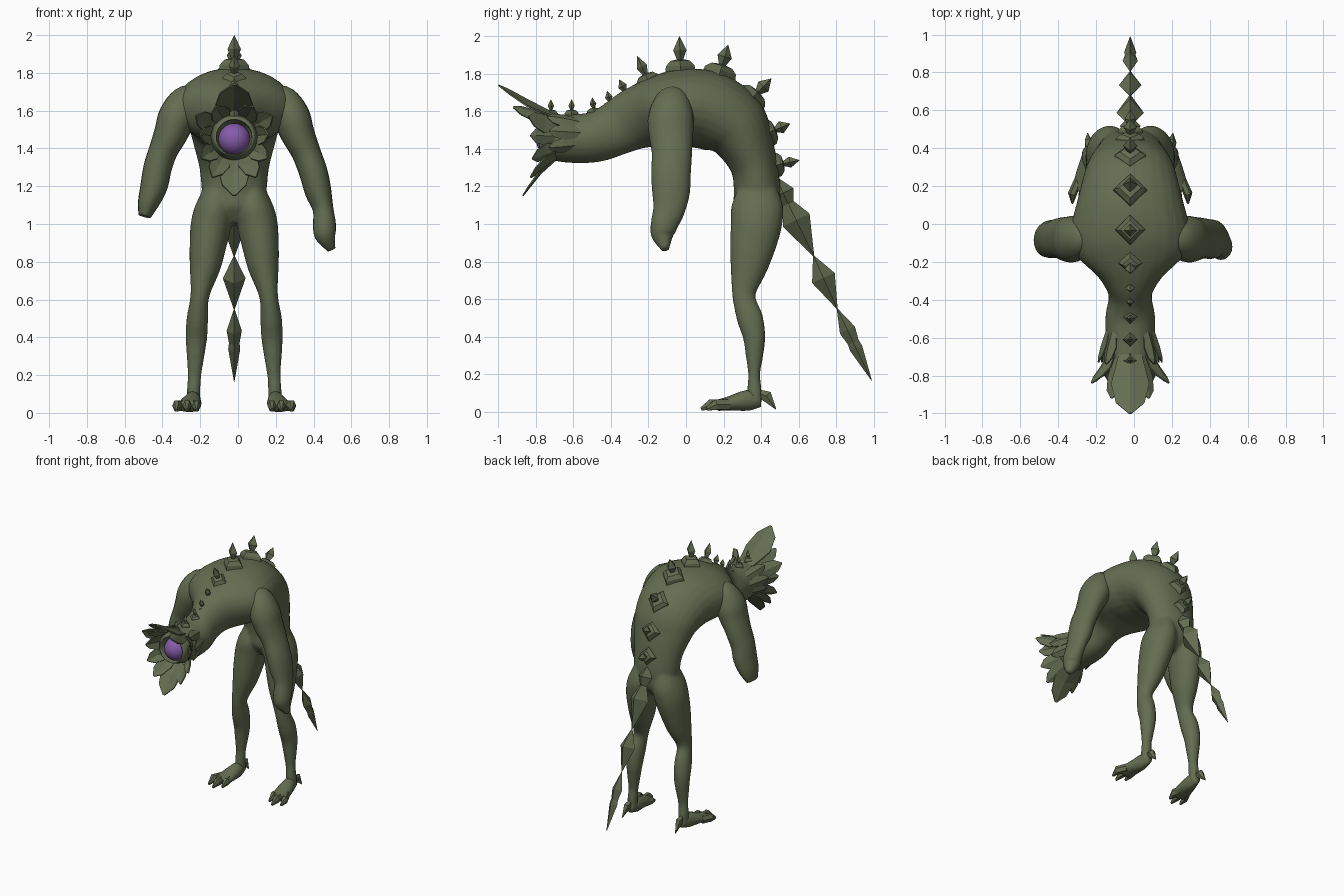
import bpy, bmesh, math
from mathutils import Vector

if "Cube" in bpy.data.objects:
    bpy.data.objects.remove(bpy.data.objects["Cube"])

CX = -0.02  # midline of the creature


def material(name, rgb):
    m = bpy.data.materials.new(name)
    m.use_nodes = True
    m.diffuse_color = (*rgb, 1)
    bsdf = m.node_tree.nodes["Principled BSDF"]
    bsdf.inputs["Base Color"].default_value = (*rgb, 1)
    bsdf.inputs["Roughness"].default_value = 0.8
    return m


SKIN = material("olive skin", (0.127, 0.152, 0.082))
EYE = material("violet eye", (0.235, 0.105, 0.40))


def finish(bm, name, mat=SKIN, smooth=False):
    bmesh.ops.recalc_face_normals(bm, faces=bm.faces[:])
    mesh = bpy.data.meshes.new(name)
    for f in bm.faces:
        f.smooth = smooth
    bm.to_mesh(mesh)
    bm.free()
    mesh.materials.append(mat)
    ob = bpy.data.objects.new(name, mesh)
    bpy.context.scene.collection.objects.link(ob)
    return ob


def ball(name, centre, radii, mat):
    bm = bmesh.new()
    bmesh.ops.create_uvsphere(bm, u_segments=24, v_segments=14, radius=1)
    bmesh.ops.scale(bm, verts=bm.verts[:], vec=radii)
    bmesh.ops.translate(bm, verts=bm.verts[:], vec=centre)
    return finish(bm, name, mat, True)


def refine(rows, steps):
    """Catmull-Rom interpolation through the stations."""
    p = [Vector(r) for r in rows]
    out = []
    for i in range(len(p) - 1):
        a, b, c, d = p[max(i - 1, 0)], p[i], p[i + 1], p[min(i + 2, len(p) - 1)]
        for k in range(steps):
            t = k / steps
            out.append(0.5 * (2 * b + (c - a) * t + (2 * a - 5 * b + 4 * c - d) * t ** 2
                              + (3 * b - a - 3 * c + d) * t ** 3))
    return out + [p[-1]]


def loft(bm, rows, sides, steps=1, mirror=1):
    """Skin elliptical rings; a station is x offset, y, z, side radius, depth radius."""
    st = refine(rows, steps)
    pts = [Vector((CX + mirror * s[0], s[1], s[2])) for s in st]
    rings = []
    for i, s in enumerate(st):
        t = (pts[min(i + 1, len(pts) - 1)] - pts[max(i - 1, 0)]).normalized()
        side = (Vector((1, 0, 0)) - t * t.x).normalized()
        n = t.cross(side)
        ring = []
        for k in range(sides):
            a = math.tau * k / sides
            ring.append(bm.verts.new(pts[i] + side * s[3] * math.cos(a) + n * s[4] * math.sin(a)))
        rings.append(ring)
    for r, q in zip(rings, rings[1:]):
        for k in range(sides):
            j = (k + 1) % sides
            bm.faces.new((r[k], r[j], q[j], q[k]))
    bm.faces.new(rings[0][::-1])
    bm.faces.new(rings[-1])


def part(name, rows, sides, steps=1, mirror=1, smooth=False):
    bm = bmesh.new()
    loft(bm, rows, sides, steps, mirror)
    return finish(bm, name, smooth=smooth)


# Hunched torso with neck and head, fused with both legs
torso = [(0, -.78, 1.465, .11, .105), (0, -.7, 1.46, .125, .122), (0, -.6, 1.455, .13, .13),
         (0, -.48, 1.465, .13, .135), (0, -.37, 1.51, .115, .145), (0, -.27, 1.56, .17, .165),
         (0, -.15, 1.6, .295, .185), (0, -.03, 1.62, .315, .205), (0, .12, 1.605, .28, .21),
         (0, .25, 1.53, .245, .19), (0, .32, 1.42, .215, .15), (0, .365, 1.3, .185, .125),
         (0, .38, 1.18, .172, .125), (0, .375, 1.08, .16, .12), (0, .365, 1.0, .05, .06)]
leg = [(.085, .38, 1.22, .06, .09), (.1, .38, 1.1, .1, .137), (.122, .375, 1.0, .108, .137),
       (.14, .355, .88, .097, .122), (.155, .335, .77, .082, .1), (.182, .308, .62, .05, .062),
       (.195, .34, .5, .057, .07), (.2, .363, .4, .057, .06), (.205, .365, .3, .047, .047),
       (.21, .363, .2, .036, .032), (.215, .365, .12, .036, .038), (.218, .37, .04, .036, .036)]
bm = bmesh.new()
loft(bm, torso, 28, 5)
for m in (1, -1):
    loft(bm, leg, 20, 4, m)
body = finish(bm, "body", smooth=True)
remesh = body.modifiers.new("fuse", "REMESH")
remesh.mode = "VOXEL"
remesh.voxel_size = 0.011
remesh.use_smooth_shade = True
soften = body.modifiers.new("soften", "SMOOTH")
soften.factor = 0.5
soften.iterations = 5

# Hollow mouth holding a single round eye
cutter = ball("mouth_cutter", (CX, -.79, 1.46), (.096, .13, .094), SKIN)
cutter.hide_render = True
cutter.hide_viewport = True
hollow = body.modifiers.new("mouth", "BOOLEAN")
hollow.operation = "DIFFERENCE"
hollow.object = cutter
ball("eye", (CX, -.715, 1.448), (.085, .085, .085), EYE)

# Arms share the upper part; the right one is drawn up shorter
upper = [(.19, -.06, 1.7, .04, .05), (.245, -.07, 1.655, .088, .095),
         (.3, -.08, 1.57, .1, .122), (.335, -.08, 1.48, .09, .118)]
left_fore = [(.38, -.075, 1.38, .077, .107), (.42, -.08, 1.27, .075, .105),
             (.445, -.08, 1.17, .07, .1), (.47, -.09, 1.08, .055, .085),
             (.478, -.115, 1.0, .06, .072), (.482, -.125, .94, .056, .06),
             (.515, -.11, .865, .022, .02)]
right_fore = [(.375, -.075, 1.39, .077, .107), (.405, -.08, 1.3, .075, .1),
              (.425, -.08, 1.2, .072, .1), (.455, -.085, 1.11, .056, .085),
              (.475, -.09, 1.04, .033, .055)]
part("left_arm", upper + left_fore, 20, 4, 1, True)
part("right_arm", upper + right_fore, 20, 4, -1, True)

# Feet: sole, three pointed toes and a heel spur
foot = [(.217, .4, .06, .025, .035), (.22, .33, .06, .045, .055),
        (.235, .23, .043, .06, .038), (.245, .17, .034, .055, .03)]
for m, tag in ((1, "left"), (-1, "right")):
    part(tag + "_foot", foot, 12, 3, m, True)
    for i, (x0, x1, y1) in enumerate(((.21, .2, .12), (.245, .25, .08), (.275, .305, .11))):
        part(f"{tag}_toe_{i + 1}", [(x0, .23, .038, .022, .032), (x1, y1 + .05, .037, .024, .032),
                                    (x1, y1, .014, .006, .01)], 6, 1, m)
    part(tag + "_heel_spur", [(.218, .38, .1, .015, .02), (.22, .43, .082, .024, .032),
                              (.225, .48, .012, .002, .002)], 5, 1, m)


# Crystal spikes down the spine: foot (y, z), tip (y, z), base half width
def spike(i, y0, z0, y1, z1, w):
    rows = []
    for t, r in ((-.25, 1), (.1, .9), (.26, .6), (.3, .2), (.58, .42), (1, .01)):
        rows.append((0, y0 + (y1 - y0) * t, z0 + (z1 - z0) * t, w * r, w * r))
    part(f"spine_spike_{i}", rows, 4)


for i, row in enumerate(((-.72, 1.585, -.72, 1.665, .04), (-.61, 1.585, -.61, 1.665, .04),
                         (-.49, 1.595, -.5, 1.675, .042), (-.4, 1.63, -.42, 1.71, .048),
                         (-.315, 1.685, -.355, 1.77, .058), (-.2, 1.76, -.26, 1.895, .07),
                         (-.03, 1.825, -.035, 2.0, .085), (.18, 1.805, .225, 1.955, .095),
                         (.355, 1.675, .455, 1.775, .09), (.445, 1.49, .555, 1.535, .08),
                         (.485, 1.315, .605, 1.34, .07))):
    spike(i + 1, *row)

# Tail: chain of long crystals narrowing to a needle
diamond = ((0, .05), (.42, 1), (1, .05))
needle = ((0, .05), (.3, 1), (.47, .7), (.55, .8), (1, .03))
for i, (y0, z0, y1, z1, w, shape) in enumerate(((.48, 1.25, .57, 1.05, .055, diamond),
                                                (.52, 1.16, .68, .83, .072, diamond),
                                                (.68, .83, .805, .55, .06, diamond),
                                                (.805, .55, .99, .165, .04, needle))):
    part(f"tail_crystal_{i + 1}", [(0, y0 + (y1 - y0) * t, z0 + (z1 - z0) * t, r * w, r * w * 1.1)
                                   for t, r in shape], 4)


# Petal frill round the open mouth
def petal(name, angle, y0, r0, length, r1, w, mirror=1, ridge=.02):
    a = math.radians(angle)
    u = Vector((math.cos(a) * mirror, 0, math.sin(a)))
    s = Vector((-u.z, 0, u.x))
    bm = bmesh.new()
    rows = []
    for t, k, lift in ((0, .6, .5), (.5, 1, 1), (.82, .75, .6), (1, .08, 0)):
        p = Vector((CX, y0 - length * t, 1.465)) + u * (r0 + (r1 - r0) * t ** 1.5)
        rows.append([bm.verts.new(p - s * w * k), bm.verts.new(p + u * ridge * lift),
                     bm.verts.new(p + s * w * k)])
    for r, q in zip(rows, rows[1:]):
        for k in (0, 1):
            bm.faces.new((r[k], r[k + 1], q[k + 1], q[k]))
    ob = finish(bm, name)
    thick = ob.modifiers.new("thickness", "SOLIDIFY")
    thick.thickness = 0.008
    thick.offset = 0


petal("top_petal", 90, -.69, .1, .31, .275, .1, ridge=.035)
petal("bottom_petal", -90, -.68, .1, .19, .315, .085)
side_petals = ((58, -.69, .1, .23, .185, .055), (28, -.67, .1, .17, .23, .055),
               (2, -.67, .1, .16, .18, .05), (-34, -.67, .1, .15, .21, .05),
               (-62, -.67, .1, .16, .245, .055), (40, -.57, .112, .17, .165, .04),
               (10, -.56, .115, .17, .17, .04), (-20, -.58, .115, .15, .16, .04))
for m, tag in ((1, "left"), (-1, "right")):
    for i, row in enumerate(side_petals):
        petal(f"{tag}_petal_{i + 1}", *row, m)
